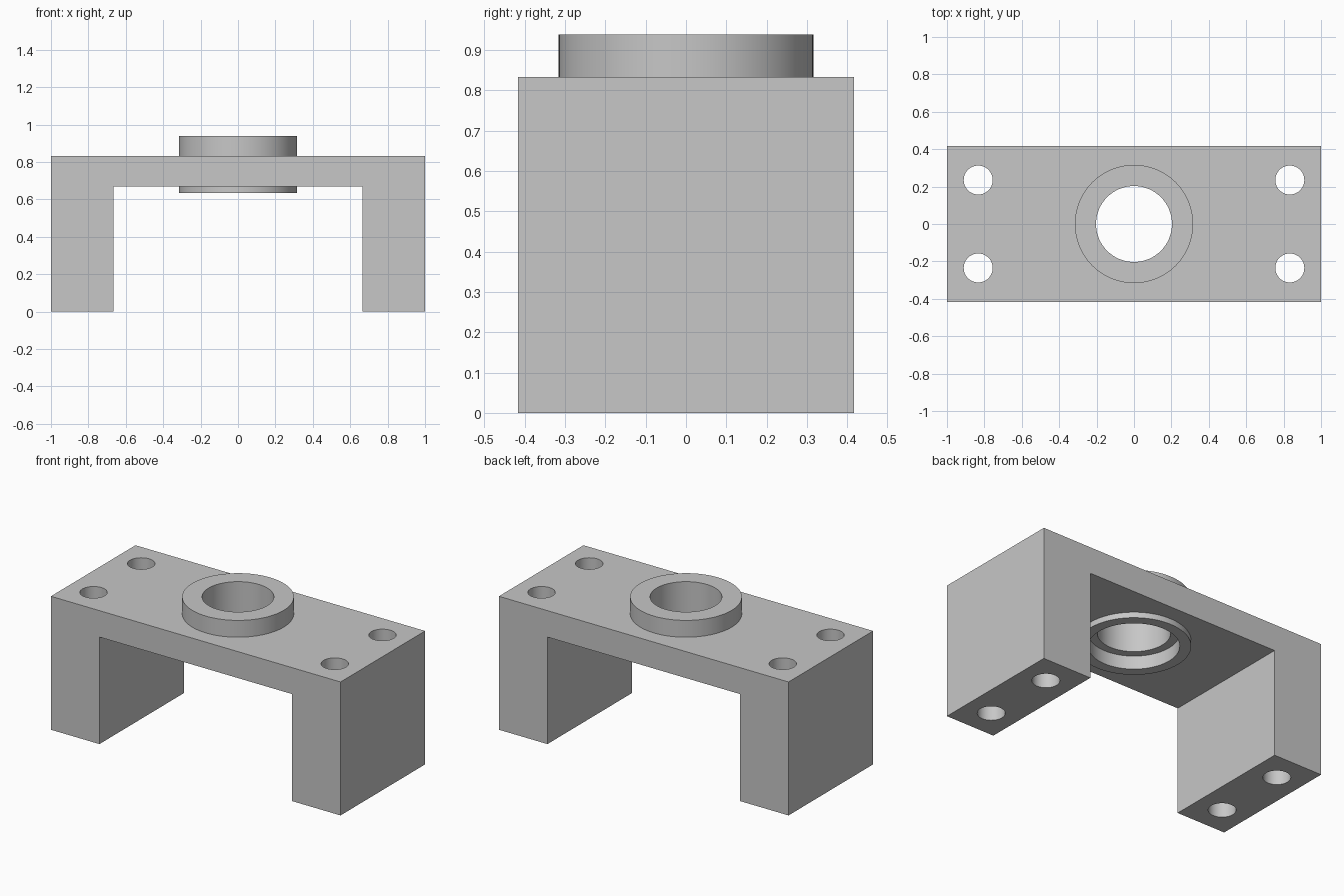
import bpy, bmesh, math

if "Cube" in bpy.data.objects:
    bpy.data.objects.remove(bpy.data.objects["Cube"], do_unlink=True)

HALF_LENGTH, HALF_DEPTH = 1.0, 0.417
LEG_INNER, PLATE_BOTTOM, PLATE_TOP = 0.665, 0.668, 0.833
COLLAR_BOTTOM, COLLAR_TOP, COLLAR_RADIUS = 0.633, 0.938, 0.316
BORE_RADIUS, RECESS_RADIUS, RECESS_TOP = 0.203, 0.253, 0.716
BOLT_RADIUS, BOLT_X, BOLT_Y = 0.0775, 0.833, 0.235

grey = bpy.data.materials.new("machined grey")
grey.use_nodes = True
colour = (0.57, 0.57, 0.57, 1)
grey.diffuse_color = colour
grey.node_tree.nodes["Principled BSDF"].inputs["Base Color"].default_value = colour


def add_object(name, bm):
    bmesh.ops.recalc_face_normals(bm, faces=bm.faces)
    mesh = bpy.data.meshes.new(name)
    bm.to_mesh(mesh)
    bm.free()
    mesh.materials.append(grey)
    obj = bpy.data.objects.new(name, mesh)
    bpy.context.collection.objects.link(obj)
    return obj


def cylinder(name, radius, bottom, top, x=0, y=0, sides=96):
    bm = bmesh.new()
    bmesh.ops.create_cone(bm, cap_ends=True, segments=sides,
                          radius1=radius, radius2=radius, depth=top - bottom)
    bmesh.ops.translate(bm, verts=bm.verts, vec=(x, y, (top + bottom) / 2))
    return add_object(name, bm)


def combine(target, tool, operation):
    tool.hide_render = True
    bpy.ops.object.select_all(action='DESELECT')
    bpy.context.view_layer.objects.active = target
    target.select_set(True)
    mod = target.modifiers.new(tool.name, 'BOOLEAN')
    mod.operation, mod.solver, mod.object = operation, 'EXACT', tool
    bpy.ops.object.modifier_apply(modifier=mod.name)
    bpy.data.objects.remove(tool, do_unlink=True)


# Bridge body: two legs and a top plate, extruded front to back
right_half = [(LEG_INNER, PLATE_BOTTOM), (LEG_INNER, 0),
              (HALF_LENGTH, 0), (HALF_LENGTH, PLATE_TOP)]
profile = right_half + [(-x, z) for x, z in reversed(right_half)]
bm = bmesh.new()
face = bm.faces.new([bm.verts.new((x, -HALF_DEPTH, z)) for x, z in profile])
extruded = bmesh.ops.extrude_face_region(bm, geom=[face])["geom"]
bmesh.ops.translate(bm, vec=(0, 2 * HALF_DEPTH, 0),
                    verts=[v for v in extruded if isinstance(v, bmesh.types.BMVert)])
bracket = add_object("bearing_bracket", bm)

# Bearing collar through the plate, bored out and recessed from below
combine(bracket, cylinder("collar", COLLAR_RADIUS, COLLAR_BOTTOM, COLLAR_TOP), 'UNION')
combine(bracket, cylinder("bore", BORE_RADIUS, 0.3, 1.2), 'DIFFERENCE')
combine(bracket, cylinder("recess", RECESS_RADIUS, 0.3, RECESS_TOP), 'DIFFERENCE')

# Four bolt holes running down through the legs
for x in (-BOLT_X, BOLT_X):
    for y in (-BOLT_Y, BOLT_Y):
        combine(bracket, cylinder("bolt_hole", BOLT_RADIUS, -0.2, 1.2, x, y, 48), 'DIFFERENCE')

bpy.ops.object.shade_smooth_by_angle(angle=math.radians(30))
